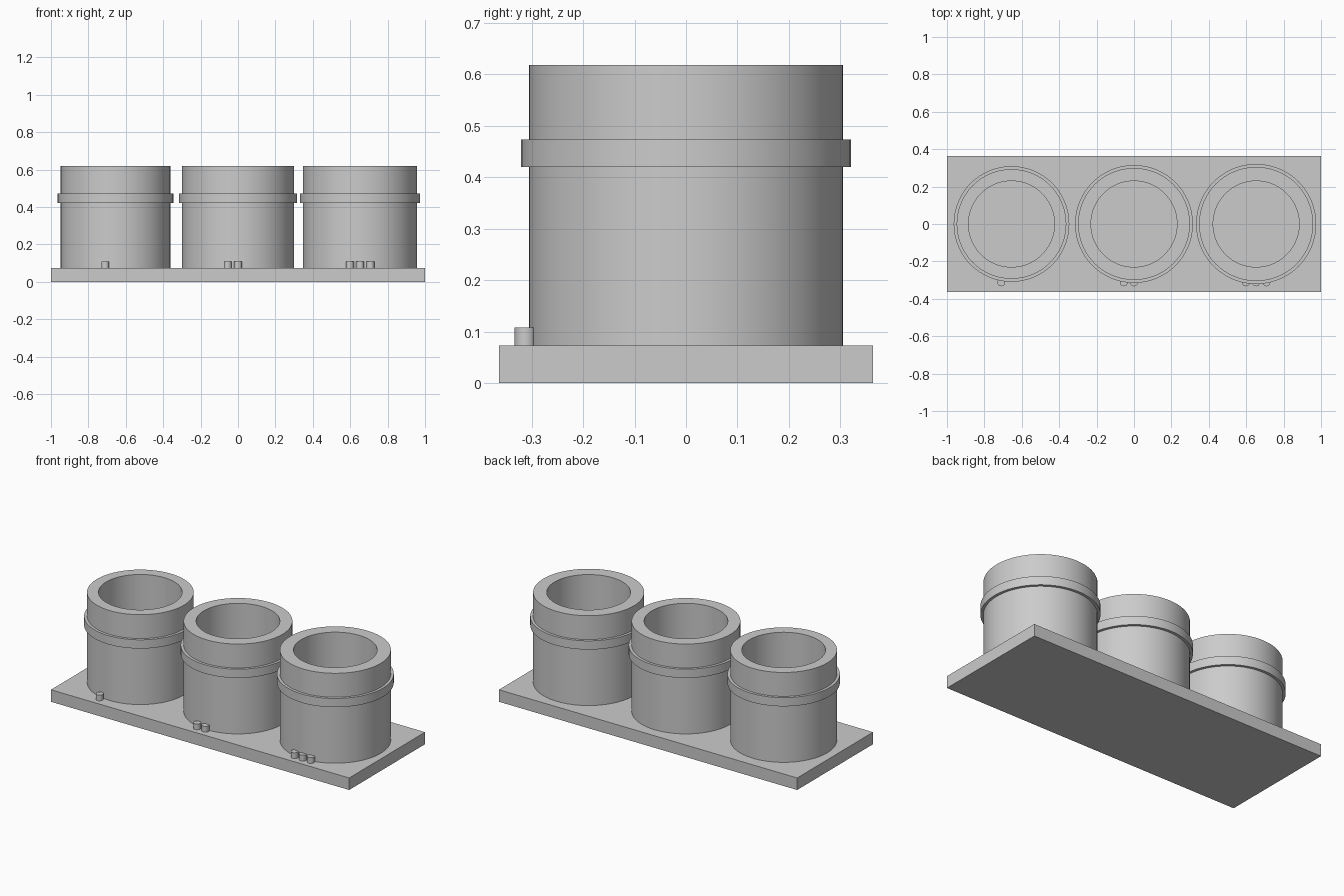
import bpy
import math

if "Cube" in bpy.data.objects:
    bpy.data.objects.remove(bpy.data.objects["Cube"], do_unlink=True)

GREY = (0.6, 0.6, 0.6, 1)
mat = bpy.data.materials.new("plain_grey")
mat.use_nodes = True
mat.diffuse_color = GREY
mat.node_tree.nodes["Principled BSDF"].inputs["Base Color"].default_value = GREY

BASE_TOP, RIM_TOP = 0.073, 0.618
COLLAR_LOW, COLLAR_HIGH = 0.42, 0.473
BORE = 0.23
PEG_R, PEG_Y, PEG_GAP = 0.021, -0.312, 0.055


def finish(obj, name):
    obj.name = name
    obj.data.materials.append(mat)


def lathe(name, profile, x, segments=96):
    """Revolve a closed (radius, z) profile around a vertical axis."""
    n = len(profile)
    verts, faces = [], []
    for i in range(segments):
        a = 2 * math.pi * i / segments
        verts += [(r * math.cos(a), r * math.sin(a), z) for r, z in profile]
        j = (i + 1) % segments
        for k in range(n):
            m = (k + 1) % n
            faces.append((i * n + k, j * n + k, j * n + m, i * n + m))
    mesh = bpy.data.meshes.new(name)
    mesh.from_pydata(verts, [], faces)
    obj = bpy.data.objects.new(name, mesh)
    bpy.context.collection.objects.link(obj)
    obj.location.x = x
    finish(obj, name)
    smooth(obj)


def smooth(obj):
    bpy.ops.object.select_all(action="DESELECT")
    obj.select_set(True)
    bpy.context.view_layer.objects.active = obj
    bpy.ops.object.shade_smooth_by_angle(angle=math.radians(30))


# Rectangular base plate
bpy.ops.mesh.primitive_cube_add(size=1, location=(0, 0, BASE_TOP / 2))
plate = bpy.context.object
plate.scale = (2, 0.727, BASE_TOP)
bpy.ops.object.transform_apply(location=False, rotation=False, scale=True)
finish(plate, "base_plate")

# Three open tubes with a collar, slightly growing in diameter
tubes = [("left_end", -0.655, 0.293, 0.309),
         ("middle", 0, 0.299, 0.315),
         ("right_end", 0.653, 0.305, 0.321)]
for count, (label, x, radius, collar) in enumerate(tubes, 1):
    # Names follow the model's own sides
    side = {"left_end": "right", "right_end": "left"}.get(label, label)
    lathe(side + "_tube", [
        (BORE, BASE_TOP), (radius, BASE_TOP),
        (radius, COLLAR_LOW), (collar, COLLAR_LOW),
        (collar, COLLAR_HIGH), (radius, COLLAR_HIGH),
        (radius, RIM_TOP), (BORE, RIM_TOP)], x)

    # Counting pegs at the foot of the tube: one, two, three
    first = x - PEG_GAP
    for i in range(count):
        bpy.ops.mesh.primitive_cylinder_add(
            vertices=32, radius=PEG_R, depth=0.035,
            location=(first + i * PEG_GAP, PEG_Y, BASE_TOP + 0.0175))
        peg = bpy.context.object
        finish(peg, f"{side}_peg_{i + 1}")
        smooth(peg)
